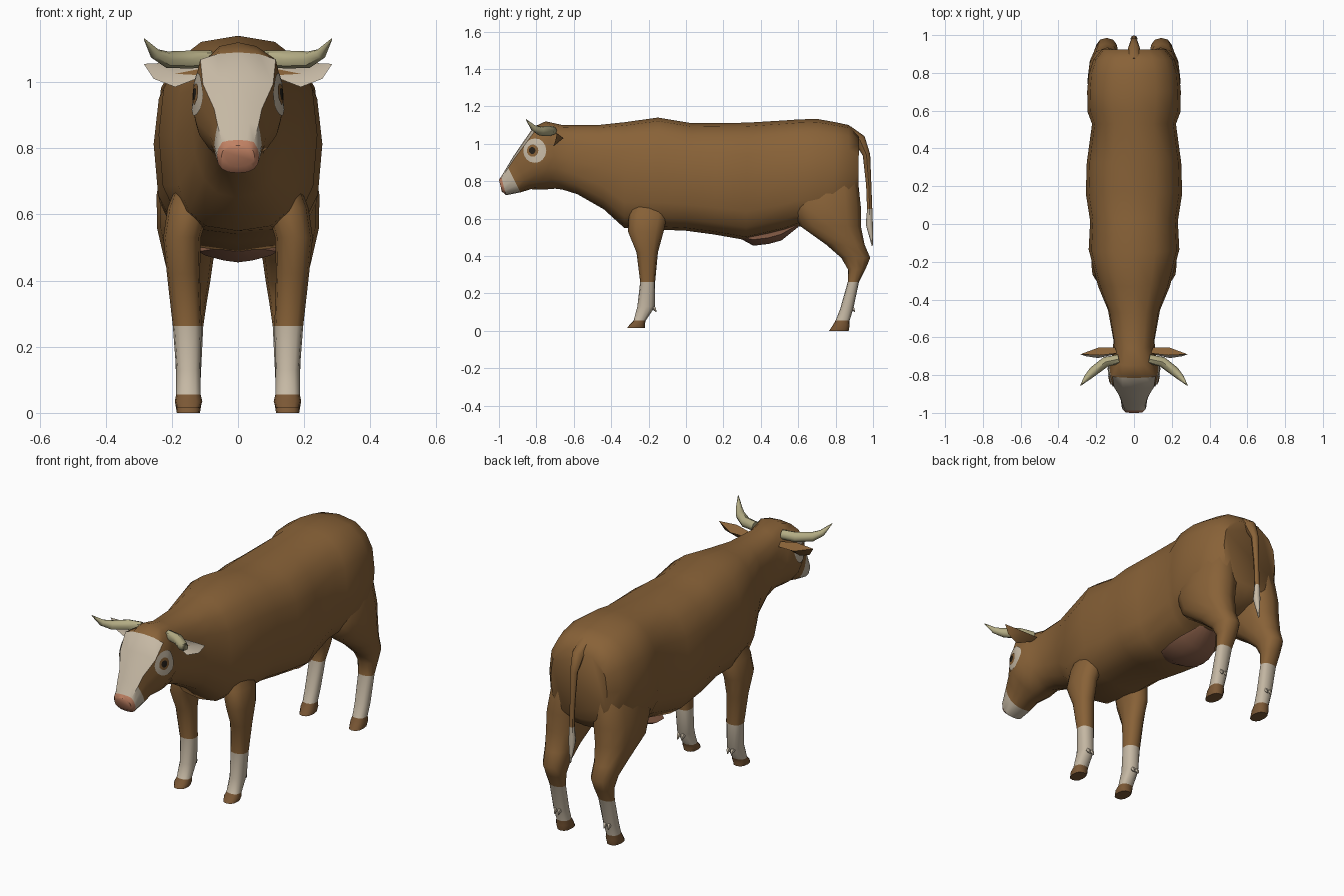
import bpy, bmesh, math
from mathutils import Vector
from mathutils.bvhtree import BVHTree

if "Cube" in bpy.data.objects:
    bpy.data.objects.remove(bpy.data.objects["Cube"])


def material(name, rgb):
    m = bpy.data.materials.new(name)
    m.diffuse_color = (*rgb, 1)
    m.use_nodes = True
    m.node_tree.nodes["Principled BSDF"].inputs["Base Color"].default_value = m.diffuse_color
    return m


BROWN = material("brown hide", (0.248, 0.122, 0.039))
CREAM = material("cream hair", (0.56, 0.48, 0.37))
HORN = material("horn", (0.45, 0.41, 0.23))
PINK = material("pink nose", (0.53, 0.22, 0.125))
UDDER = material("udder skin", (0.26, 0.118, 0.068))
HOOF = material("hoof", (0.2, 0.098, 0.036))
DARK = material("eye dark", (0.02, 0.015, 0.01))


def finish(name, bm, mats, mirror=False, angle=45, recalc=True):
    if recalc:
        bmesh.ops.recalc_face_normals(bm, faces=bm.faces)
    me = bpy.data.meshes.new(name)
    bm.to_mesh(me)
    ob = bpy.data.objects.new(name, me)
    bpy.context.collection.objects.link(ob)
    for m in mats:
        me.materials.append(m)
    bpy.ops.object.select_all(action='DESELECT')
    ob.select_set(True)
    bpy.context.view_layer.objects.active = ob
    bpy.ops.object.shade_smooth_by_angle(angle=math.radians(angle))
    if mirror:
        ob.modifiers.new("mirror", 'MIRROR').use_clip = False
    return ob


def superellipse(c, a, b, n, e, e_low=None):
    """Ring round c with half axes a and b; e_low reshapes the lower half."""
    pts = []
    for k in range(n):
        t = 2 * math.pi * k / n
        x, y = math.cos(t), math.sin(t)
        q = 2 / (e_low if e_low and y < 0 else e)
        pts.append(c + a * math.copysign(abs(x) ** q, x) + b * math.copysign(abs(y) ** q, y))
    return pts


def loft(name, rings, mats, rule=lambda i, k: 0, mirror=False, angle=45):
    bm = bmesh.new()
    vs = [[bm.verts.new(p) for p in r] for r in rings]
    n = len(rings[0])
    for i in range(len(vs) - 1):
        for k in range(n):
            j = (k + 1) % n
            f = bm.faces.new((vs[i][k], vs[i][j], vs[i + 1][j], vs[i + 1][k]))
            f.material_index = rule(i, k)
    bm.faces.new(vs[0]).material_index = rule(-1, 0)
    bm.faces.new(vs[-1]).material_index = rule(len(vs) - 1, 0)
    ob = finish(name, bm, mats, mirror, angle)
    tree = BVHTree.FromBMesh(bm)
    bm.free()
    return ob, tree


def tube(name, path, mats, rule=lambda i, k: 0, mirror=False, n=8):
    """Path of (x, y, z, radius)."""
    pts = [Vector(p[:3]) for p in path]
    rings = []
    for i, p in enumerate(path):
        d = (pts[min(i + 1, len(pts) - 1)] - pts[max(i - 1, 0)]).normalized()
        ref = Vector((1, 0, 0)) if abs(d.x) < 0.3 else Vector((0, 0, 1))
        a = d.cross(ref).normalized()
        rings.append(superellipse(pts[i], a * p[3], d.cross(a) * p[3], n, 2))
    return loft(name, rings, mats, rule, mirror)


# Head, neck and trunk: top (y, z), bottom (y, z), half width
trunk = [
    (-1.0, .808, -.985, .745, .05), (-.988, .825, -.962, .725, .064),
    (-.955, .88, -.885, .74, .072), (-.925, .93, -.83, .757, .088),
    (-.87, 1.01, -.76, .755, .128), (-.815, 1.09, -.70, .76, .138),
    (-.75, 1.12, -.66, .755, .118), (-.66, 1.10, -.58, .73, .108),
    (-.47, 1.10, -.44, .65, .138), (-.33, 1.115, -.33, .55, .19),
    (-.15, 1.14, -.12, .54, .24), (.03, 1.11, 0, .535, .232),
    (.17, 1.11, .15, .515, .255), (.33, 1.113, .32, .485, .25),
    (.53, 1.125, .53, .535, .222), (.60, 1.13, .58, .555, .245),
    (.70, 1.133, .70, .57, .248), (.80, 1.115, .78, .575, .24),
    (.87, 1.10, .87, .61, .215), (.925, 1.04, .92, .67, .17)]
blaze = {1: .048, 2: .062, 3: .072, 4: .106, 5: .114}    # flat face half width
low = {3: 2, 4: 1.75, 5: 1.75, 6: 1.9, 7: 2.1, 8: 2.4}   # narrow jaw and throat
rings = []
for i, (ty, tz, by, bz, w) in enumerate(trunk):
    top, bot = Vector((0, ty, tz)), Vector((0, by, bz))
    c, h = (top + bot) / 2, (top - bot) / 2
    ring = superellipse(c, Vector((w, 0, 0)), h, 16, 2.5, low.get(i, 2.9 if i > 8 else 2.5))
    if i in blaze:
        for k, x, t in ((2, 1, .87), (3, .55, .97), (5, -.55, .97), (6, -1, .87)):
            ring[k] = c + h * t + Vector((x * blaze[i], 0, 0))
    rings.append(ring)


def hide_rule(i, k):
    if i <= 0:
        return 2                                         # nose
    if i == 1 or (i < 5 and 2 <= k <= 5):
        return 1                                         # muzzle band and blaze
    return 0


body, surface = loft("body_and_head", rings, [BROWN, CREAM, PINK], hide_rule)


# Eye patches laid on the side of the head
def eye_disc(name, r, lift, mat, cy, cz=.963, n=16):
    bm = bmesh.new()

    def put(y, z):
        hit, nor, _, _ = surface.ray_cast(Vector((1, y, z)), Vector((-1, 0, 0)))
        if nor.x < 0:
            nor = -nor
        return bm.verts.new(hit + nor * lift)

    mid = put(cy, cz)
    prev = None
    for s in (1 / 3, 2 / 3, 1):
        ring = [put(cy + r * s * math.cos(2 * math.pi * k / n),
                    cz + r * s * 1.08 * math.sin(2 * math.pi * k / n)) for k in range(n)]
        for k in range(n):
            j = (k + 1) % n
            if prev:
                bm.faces.new((prev[k], ring[k], ring[j], prev[j]))
            else:
                bm.faces.new((mid, ring[k], ring[j]))
        prev = ring
    finish(name, bm, [mat], True, recalc=False)
    bm.free()


eye_disc("eye_patch", .06, .004, CREAM, -.808)
eye_disc("eye_lid", .03, .007, BROWN, -.818)
eye_disc("eye_pupil", .017, .0095, DARK, -.82)


# Legs: z, front y, back y, inner x, outer x
def leg(name, rows, sock, hoof):
    rs = [superellipse(Vector(((a + b) / 2, (f + g) / 2, z)), Vector(((b - a) / 2, 0, 0)),
                       Vector((0, (g - f) / 2, 0)), 12, 2.4) for z, f, g, a, b in rows]
    loft(name, rs, [BROWN, CREAM, HOOF],
         lambda i, k: 2 if i >= hoof else 1 if i >= sock else 0, True)


leg("front_leg", [
    (.78, -.26, -.12, .05, .15), (.62, -.305, -.10, .085, .213),
    (.53, -.31, -.12, .112, .226), (.42, -.265, -.15, .115, .215),
    (.262, -.245, -.165, .11, .197), (.13, -.26, -.165, .113, .187),
    (.055, -.28, -.215, .113, .187), (.035, -.30, -.22, .108, .191),
    (.015, -.315, -.22, .115, .185)], 4, 6)
leg("hind_leg", [
    (.95, .62, .87, .04, .16), (.80, .58, .92, .03, .222),
    (.66, .565, .935, .035, .246), (.56, .61, .935, .05, .245),
    (.46, .75, .955, .075, .222), (.39, .83, .985, .085, .205),
    (.33, .865, .96, .095, .195), (.262, .865, .925, .105, .19),
    (.12, .825, .895, .112, .188), (.055, .80, .875, .115, .185),
    (.03, .785, .875, .11, .19), (0, .765, .87, .115, .185)], 7, 9)

# Dew claws behind each fetlock
for part, y in (("front", -.178), ("hind", .883)):
    for side, x in (("inner", .138), ("outer", .162)):
        tube(f"{part}_{side}_dew_claw", [(x, y, .128, .012), (x, y + .01, .118, .01),
             (x, y + .02, .1, .002)], [CREAM], mirror=True, n=5)

# Horns
tube("horn", [(.08, -.715, 1.07, .025), (.15, -.73, 1.068, .027), (.215, -.78, 1.068, .025),
              (.25, -.815, 1.085, .017), (.283, -.855, 1.13, .002)], [HORN], mirror=True)

# Ears: leaf outline, cream hollow in front, brown bulge behind
bm = bmesh.new()
leaf = [(.09, -.685, 1.045), (.18, -.695, 1.06), (.285, -.69, 1.055),
        (.255, -.70, 1.01), (.19, -.71, .985), (.10, -.69, 1.02)]
rim = [bm.verts.new(p) for p in leaf]
hollow = bm.verts.new((.19, -.685, 1.025))
bulge = [bm.verts.new((x, -.655, 1.03)) for x in (.10, .19)]
for k in range(6):
    a, b = rim[k], rim[(k + 1) % 6]
    bm.faces.new((a, b, hollow)).material_index = 0 if k == 5 else 1
    if k in (1, 2, 3):
        bm.faces.new((b, a, bulge[1]))
bm.faces.new((rim[1], rim[0], bulge[0], bulge[1]))
bm.faces.new((rim[5], rim[4], bulge[1], bulge[0]))
bm.faces.new((rim[0], rim[5], bulge[0]))
finish("ear", bm, [BROWN, CREAM], True)
bm.free()

# Tail with pale tuft
tube("tail", [(0, .86, 1.065, .035), (0, .93, 1.02, .032), (0, .965, .94, .02),
              (0, .977, .78, .014), (0, .982, .65, .014), (0, .98, .57, .019),
              (0, .996, .455, .003)], [BROWN, CREAM], lambda i, k: int(i >= 4))

# Udder
bag = [(.30, .51, .488, .05), (.36, .52, .455, .12), (.44, .53, .464, .13),
       (.51, .55, .483, .115), (.60, .58, .555, .05)]
loft("udder", [superellipse(Vector((0, y, (t + b) / 2)), Vector((w, 0, 0)),
     Vector((0, 0, (t - b) / 2)), 12, 1.4) for y, t, b, w in bag], [UDDER])
